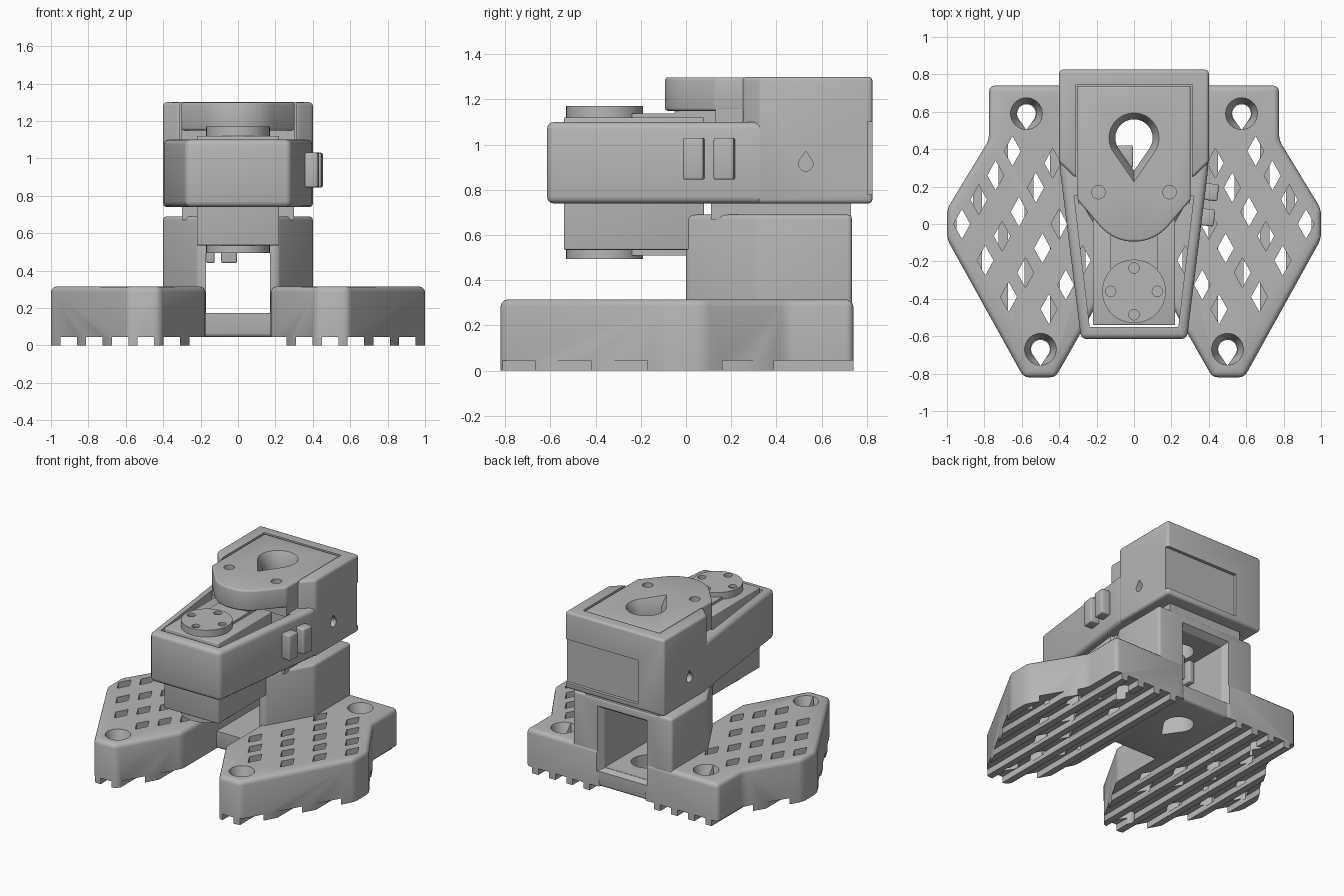
import bpy, bmesh, math
from mathutils import Matrix

old = bpy.data.objects.get("Cube")
if old:
    bpy.data.objects.remove(old)

GREY = (0.47, 0.47, 0.47, 1)
mat = bpy.data.materials.new("plain grey")
mat.use_nodes = True
mat.diffuse_color = GREY
mat.node_tree.nodes["Principled BSDF"].inputs["Base Color"].default_value = GREY

AXES = {"z": lambda u, v, w: (u, v, w),
        "x": lambda u, v, w: (w, u, v),
        "y": lambda u, v, w: (u, w, v)}


def add_prism(bm, low, w0, w1, high=None, axis="z"):
    """Extrude outline `low` from w0 to w1, ending in outline `high`."""
    place = AXES[axis]
    a = [bm.verts.new(place(u, v, w0)) for u, v in low]
    b = [bm.verts.new(place(u, v, w1)) for u, v in (high or low)]
    n = len(a)
    faces = [bm.faces.new(a[::-1]), bm.faces.new(b)]
    for i in range(n):
        j = (i + 1) % n
        faces.append(bm.faces.new((a[i], a[j], b[j], b[i])))
    bmesh.ops.recalc_face_normals(bm, faces=faces)


def finish(name, bm):
    me = bpy.data.meshes.new(name)
    bm.to_mesh(me)
    bm.free()
    ob = bpy.data.objects.new(name, me)
    bpy.context.collection.objects.link(ob)
    me.materials.append(mat)
    return ob


def solid(name, low, w0, w1, bevel=0.0, keep_bottom=False, **kw):
    bm = bmesh.new()
    add_prism(bm, low, w0, w1, **kw)
    if bevel:
        edges = [e for e in bm.edges if not keep_bottom
                 or any(v.co.z > w0 + 0.001 for v in e.verts)]
        bmesh.ops.bevel(bm, geom=edges, offset=bevel, segments=3,
                        profile=0.5, affect="EDGES", clamp_overlap=True)
    return finish(name, bm)


def apply(ob, mod):
    bpy.context.view_layer.objects.active = ob
    bpy.ops.object.modifier_apply(modifier=mod.name)


def cut(ob, *prisms):
    """Subtract each group of prisms, given as (low, w0, w1, high, axis)."""
    bm = bmesh.new()
    for p in prisms:
        add_prism(bm, *p)
    cutter = finish("cutter", bm)
    cutter.hide_render = True
    mod = ob.modifiers.new("cut", "BOOLEAN")
    mod.operation = "DIFFERENCE"
    mod.solver = "EXACT"
    mod.object = cutter
    apply(ob, mod)
    bpy.data.objects.remove(cutter)


def rect(x0, x1, y0, y1):
    return [(x0, y0), (x1, y0), (x1, y1), (x0, y1)]


def circle(cx, cy, r, n=32):
    return [(cx + r * math.cos(2 * math.pi * i / n),
             cy + r * math.sin(2 * math.pi * i / n)) for i in range(n)]


def teardrop(cx, cy, r, tip=-1, reach=1.75):
    """Round on one side, drawn to a point on the other."""
    arc = [math.radians(-40 + 260 * i / 20) for i in range(21)]
    pts = [(cx + r * math.cos(t), cy - tip * r * math.sin(t)) for t in arc]
    return pts + [(cx, cy + tip * r * reach)]


def mirrored(half):
    return half + [(-x, y) for x, y in reversed(half)]


# Feet: lattice plates with treads, one side built then mirrored
foot_outline = [(0.175, 0.74), (0.775, 0.74), (0.775, 0.45), (1, 0.08),
                (1, -0.08), (0.59, -0.82), (0.42, -0.82), (0.175, -0.39)]
feet = solid("feet", foot_outline, 0, 0.315, 0.03, True)
holes = []
for i, (first, last) in enumerate([(0, 4), (0, 5), (2, 6), (3, 6)]):
    for j in range(first, last):
        x, y = 0.65 - 0.215 * i + 0.09 * j, 0.39 - 0.065 * i - 0.13 * j
        diamond = [(x - 0.044, y), (x, y - 0.08), (x + 0.044, y), (x, y + 0.08)]
        holes.append((diamond, 0.03, 0.5))
cut(feet, *holes)
ribs = [0.285 + 0.138 * k for k in range(6)]
edges = [0.1] + [c + s for c in ribs for s in (-0.025, 0.025)]
cut(feet, *[(rect(edges[k], edges[k + 1], -1, 1), -0.1, 0.045)
            for k in range(0, len(edges) - 1, 2)])
mounts = [(0.575, 0.59), (0.5, -0.67)]
cut(feet, *[(teardrop(x, y, 0.05), -0.1, 0.5) for x, y in mounts])
cut(feet, *[(circle(x, y, 0.055), 0.22, 0.33, circle(x, y, 0.09)) for x, y in mounts])
flare = (rect(-0.17, 0.17, 0.17, 0.6), 0.69, 0.75, rect(-0.21, 0.21, 0.15, 0.64), "y")
cut(feet, flare)
mod = feet.modifiers.new("mirror", "MIRROR")
mod.use_mirror_merge = False
apply(feet, mod)

# Pier: rear column with an open passage
cable = teardrop(0, 0.46, 0.1)
pier = solid("pier", mirrored([(0.4, 0.735), (0.4, 0.32), (0.215, 0)]), 0.045, 0.69, 0.02)
cut(pier, (rect(-0.172, 0.172, 0.172, 0.6), -0.2, 0.9, None, "y"))
cut(pier, flare)
cut(pier, (cable, -0.1, 1))

# Neck between pier and head
neck = solid("neck", rect(-0.3, 0.3, 0.11, 0.73), 0.67, 0.78)
cut(neck, (cable, 0.5, 1))
for k, (x0, x1) in enumerate([(-0.17, -0.125), (-0.09, -0.005)]):
    solid(f"cable_clip_{k + 1}", rect(x0, x1, 0.3, 0.42), 0.44, 0.62, 0.01)

# Head shell: tapered front around the motor
front_shell = solid("front_shell", mirrored([(0.395, 0.42), (0.397, 0.3), (0.283, -0.615)]),
                    0.74, 1.1, 0.03)
cut(front_shell, (mirrored([(0.32, 0.15), (0.237, -0.55)]), 0.5, 1.3))
cut(front_shell, (cable, 0.5, 1.3))

# Head shell: tall rear block with a channel for the lid
rear_shell = solid("rear_shell", mirrored([(0.4, 0.825), (0.4, 0.33), (0.318, 0.25)]),
                   0.74, 1.3, 0.018)
cut(rear_shell, (rect(-0.31, 0.31, 0, 0.745), 1.1, 1.5))
cut(rear_shell, (rect(-0.19, 0.5, 0.78, 1.1), 0.802, 0.9, None, "y"))
cut(rear_shell, (cable, 0.5, 1.3))
cut(rear_shell, *[(teardrop(0.53, 0.915, 0.032, 1), a, b, None, "x")
                  for a, b in ((-0.5, -0.34), (0.34, 0.5))])

# Lid: tongue reaching over the motor
half_tongue = [(0.303, 0.738), (0.303, 0.13)]
half_tongue += [(0.24 * math.sin(math.radians(a)), 0.145 - 0.24 * math.cos(math.radians(a)))
                for a in range(48, 3, -8)]
lid = solid("lid", mirrored(half_tongue), 1.15, 1.298, 0.012)
cut(lid, (cable, 1, 1.5))
cut(lid, (cable, 1.23, 1.31, teardrop(0, 0.46, 0.14)))
cut(lid, *[(circle(x, 0.17, 0.036, 20), 1.24, 1.4) for x in (-0.19, 0.19)])
lid_base = solid("lid_base", rect(-0.302, 0.302, 0.13, 0.738), 1.08, 1.17)
cut(lid_base, (cable, 1, 1.5))

# Motor with horns above and below
solid("motor", rect(-0.22, 0.22, -0.54, 0.08), 0.535, 1.12, 0.006)
solid("motor_plate", rect(-0.125, 0.125, -0.24, 0.08), 0.51, 1.138)
solid("lid_bearing", rect(-0.12, 0.12, -0.05, 0.16), 1.1, 1.16)
for name, z0, z1, rim in (("top_horn", 1.1, 1.17, 1.15), ("bottom_horn", 0.495, 0.56, 0.45)):
    horn = solid(name, circle(0, -0.36, 0.17, 48), z0, z1)
    cut(horn, *[(circle(0.125 * dx, -0.36 + 0.125 * dy, 0.028, 16), rim, rim + 0.06)
                for dx, dy in ((1, 0), (-1, 0), (0, 1), (0, -1))])

# Cable guides on one side
for k, (x, y) in enumerate([(0.395, 0.035), (0.415, 0.17)]):
    guide = solid(f"side_guide_{k + 1}", rect(-0.035, 0.035, -0.045, 0.045), 0.845, 1.03, 0.01)
    guide.data.transform(Matrix.Translation((x, y, 0)) @ Matrix.Rotation(-0.12, 4, "Z"))

# Smooth rounded edges, keep corners crisp
for ob in [o for o in bpy.context.scene.objects if o.type == "MESH" and mat.name in o.data.materials]:
    bpy.ops.object.select_all(action="DESELECT")
    ob.select_set(True)
    bpy.context.view_layer.objects.active = ob
    bpy.ops.object.shade_smooth_by_angle(angle=math.radians(32))
